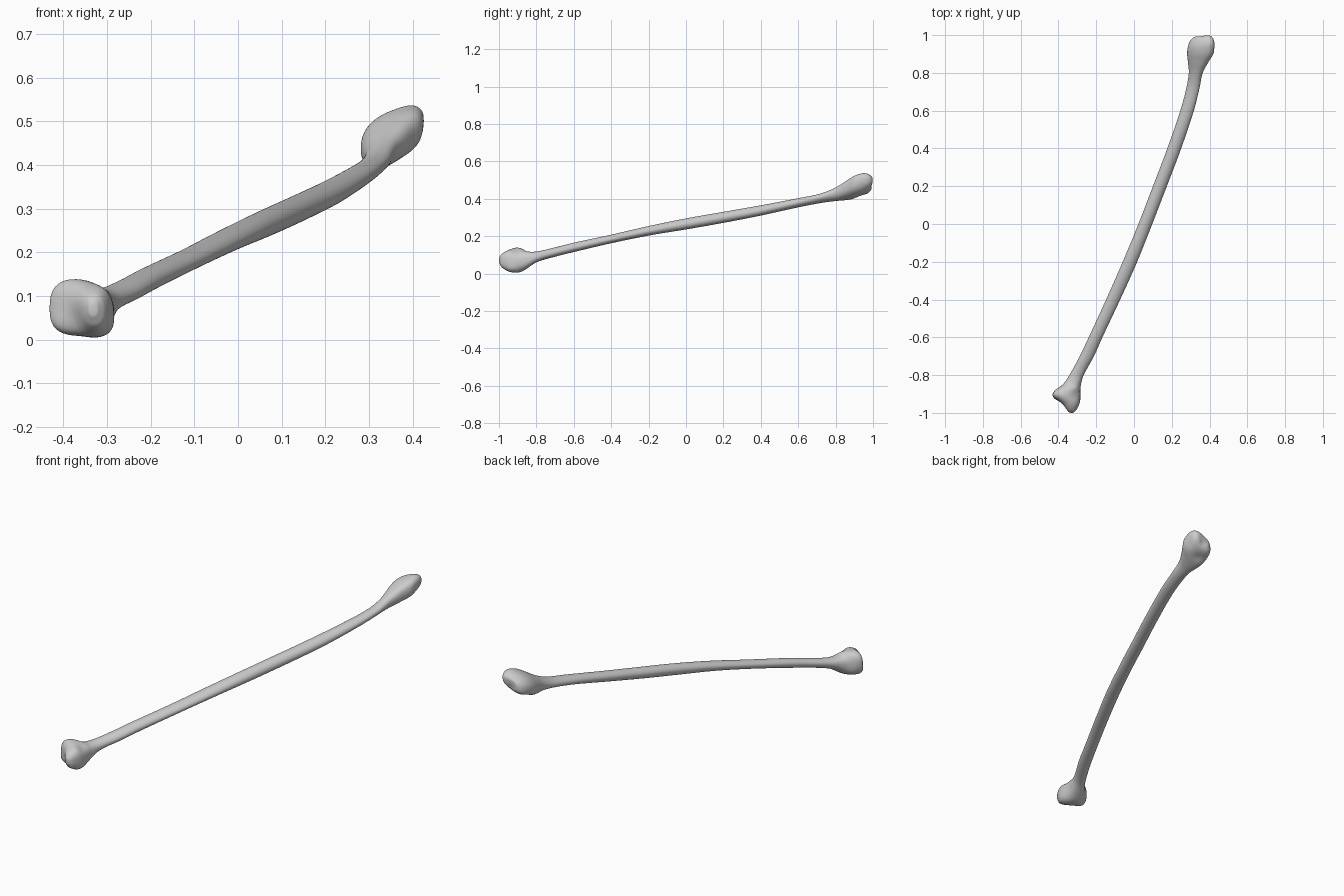
import bpy, math
from mathutils import Vector

if "Cube" in bpy.data.objects:
    bpy.data.objects.remove(bpy.data.objects["Cube"])

# Cross-sections along the bone: y, x min, x max, z min, z max, shear (z per x)
SECTIONS = [
    (-1.00, -.342, -.322, .055, .085, 0),
    (-.985, -.357, -.305, .030, .105, 0),
    (-.95, -.385, -.289, .010, .126, 0),
    (-.91, -.430, -.284, .003, .138, -.1),
    (-.88, -.418, -.284, .010, .134, -.1),
    (-.85, -.378, -.281, .027, .119, 0),
    (-.80, -.342, -.266, .060, .118, 0),
    (-.70, -.288, -.212, .090, .140, 0),
    (-.60, -.240, -.167, .115, .165, 0),
    (-.40, -.148, -.073, .162, .208, 0),
    (-.20, -.060, .017, .203, .254, 0),
    (0.0, .023, .097, .236, .295, 0),
    (.20, .100, .174, .271, .330, 0),
    (.40, .176, .250, .310, .365, 0),
    (.60, .245, .317, .354, .403, .1),
    (.72, .277, .347, .377, .428, .2),
    (.80, .290, .364, .388, .460, .3),
    (.86, .285, .396, .395, .496, .35),
    (.90, .281, .420, .403, .520, .35),
    (.94, .285, .425, .416, .531, .35),
    (.975, .300, .422, .432, .528, .35),
    (.995, .325, .408, .452, .515, .35),
    (1.00, .343, .393, .465, .503, .35),
]
SIDES, STEPS = 48, 10

# Knobs and hollows on the two heads: position, reach, push outward
BUMPS = [
    ((-.36, -.96, .04), .035, -.010),
    ((-.30, -.91, .135), .03, -.010),
    ((-.36, -.91, .00), .03, -.006),
    ((-.42, -.92, .03), .03, .008),
    ((-.29, -.93, .02), .03, .008),
    ((.36, 1.00, .47), .03, -.012),
    ((.42, .93, .42), .035, .010),
    ((.33, .93, .42), .03, -.010),
    ((.40, .95, .53), .03, .005),
]


def spline(a, b, c, d, t):
    # Non-uniform cubic through the sections, keyed on y
    y = b[0] + (c[0] - b[0]) * t
    h = c[0] - b[0]
    row = [y]
    for k in range(1, 6):
        m0 = (c[k] - a[k]) / (c[0] - a[0]) * h
        m1 = (d[k] - b[k]) / (d[0] - b[0]) * h
        row.append((2*t**3 - 3*t*t + 1) * b[k] + (t**3 - 2*t*t + t) * m0
                   + (3*t*t - 2*t**3) * c[k] + (t**3 - t*t) * m1)
    return row


def ring(row):
    y, x0, x1, z0, z1, shear = row
    cx, cz, rx = (x0 + x1) / 2, (z0 + z1) / 2, (x1 - x0) / 2
    rz = math.sqrt(max(((z1 - z0) / 2) ** 2 - (shear * rx) ** 2, 1e-5))
    # Heads are boxier than the shaft
    p = .82 if abs(y) > .86 else 1.0 - .18 * max(0, (abs(y) - .76) / .1)
    pts = []
    for i in range(SIDES):
        a = 2 * math.pi * i / SIDES
        c, s = math.cos(a), math.sin(a)
        u = math.copysign(abs(c) ** p, c) * rx
        v = math.copysign(abs(s) ** p, s) * rz
        pt = Vector((cx + u, y, cz + v + shear * u))
        out = pt - Vector((cx, y * .93, cz))
        out.normalize()
        for pos, reach, push in BUMPS:
            pt += out * push * math.exp(-((pt - Vector(pos)).length / reach) ** 2)
        pts.append(pt)
    return pts


# Loft the whole bone
rows = []
n = len(SECTIONS)
for i in range(n - 1):
    a, b = SECTIONS[max(i - 1, 0)], SECTIONS[i]
    c, d = SECTIONS[i + 1], SECTIONS[min(i + 2, n - 1)]
    rows += [spline(a, b, c, d, k / STEPS) for k in range(STEPS)]
rows.append(list(SECTIONS[-1]))

verts = [p for r in rows for p in ring(r)]
faces = []
for j in range(len(rows) - 1):
    for i in range(SIDES):
        k = (i + 1) % SIDES
        faces.append((j*SIDES + i, j*SIDES + k, (j+1)*SIDES + k, (j+1)*SIDES + i))

# Close both ends with fans
last = (len(rows) - 1) * SIDES
for start, flip in ((0, True), (last, False)):
    loop = verts[start:start + SIDES]
    verts.append(sum(loop, Vector()) / SIDES)
    m = len(verts) - 1
    for i in range(SIDES):
        e = (start + i, start + (i + 1) % SIDES)
        faces.append((e[1], e[0], m) if flip else (e[0], e[1], m))

mesh = bpy.data.meshes.new("long_bone")
mesh.from_pydata(verts, [], [f[::-1] for f in faces])
bone = bpy.data.objects.new("long_bone", mesh)
bpy.context.collection.objects.link(bone)
mesh.shade_smooth()

# Soften the heads
mod = bone.modifiers.new("soften", 'SMOOTH')
mod.factor, mod.iterations = .5, 4

# Make normals point outward
import bmesh
bm = bmesh.new()
bm.from_mesh(mesh)
bmesh.ops.recalc_face_normals(bm, faces=bm.faces)
bm.to_mesh(mesh)
bm.free()
